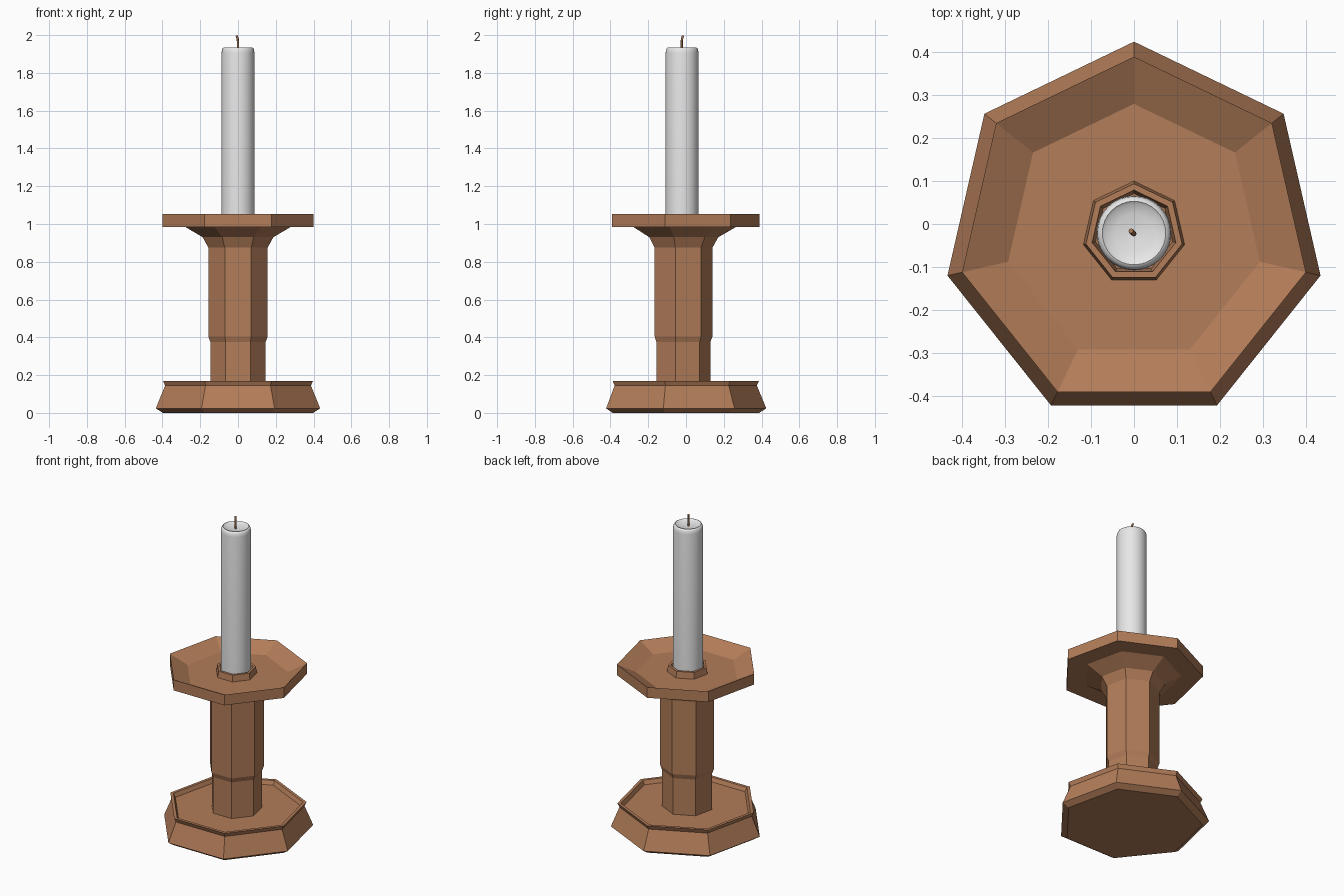
import bpy, bmesh, math

if "Cube" in bpy.data.objects:
    bpy.data.objects.remove(bpy.data.objects["Cube"])

CY = -0.021  # axis of the heptagonal turning


def material(name, rgb):
    m = bpy.data.materials.new(name)
    m.diffuse_color = (*rgb, 1)
    m.use_nodes = True
    m.node_tree.nodes["Principled BSDF"].inputs["Base Color"].default_value = m.diffuse_color
    return m


wood = material("brown wood", (0.45, 0.205, 0.10))
wax = material("white wax", (0.80, 0.80, 0.80))
wick_brown = material("wick brown", (0.36, 0.17, 0.08))


def turned(name, profile, sides, mat, smooth=False):
    """Closed solid from (radius, z) points running from bottom to top."""
    bm = bmesh.new()
    rings = []
    for r, z in profile:
        rings.append([bm.verts.new((r * math.cos(math.pi / 2 + 2 * math.pi * k / sides),
                                    CY + r * math.sin(math.pi / 2 + 2 * math.pi * k / sides), z))
                      for k in range(sides)])
    for a, b in zip(rings, rings[1:]):
        for k in range(sides):
            j = (k + 1) % sides
            bm.faces.new((a[k], a[j], b[j], b[k]))
    bm.faces.new(rings[0][::-1])
    bm.faces.new(rings[-1])
    me = bpy.data.meshes.new(name)
    bm.to_mesh(me)
    bm.free()
    ob = bpy.data.objects.new(name, me)
    bpy.context.collection.objects.link(ob)
    me.materials.append(mat)
    if smooth:
        bpy.ops.object.select_all(action='DESELECT')
        ob.select_set(True)
        bpy.context.view_layer.objects.active = ob
        bpy.ops.object.shade_smooth_by_angle(angle=math.radians(40))
    return ob


# Whole wooden holder: base, rim, stem, flare, tray, collar and socket
turned("candle_holder", [
    (0.408, 0.0), (0.446, 0.024), (0.396, 0.145), (0.408, 0.17),
    (0.388, 0.17), (0.376, 0.145), (0.150, 0.145),
    (0.150, 0.375), (0.161, 0.405), (0.161, 0.875), (0.192, 0.93),
    (0.287, 0.985), (0.411, 0.985), (0.411, 1.052),
    (0.301, 1.0), (0.121, 1.0), (0.115, 1.04), (0.100, 1.04),
    (0.092, 0.99)], 7, wood)

# Candle with rounded rim and slightly dished top
turned("candle", [
    (0.087, 0.985), (0.087, 1.905), (0.085, 1.922), (0.080, 1.932),
    (0.074, 1.935), (0.068, 1.930), (0.045, 1.925), (0.010, 1.920)],
    32, wax, True)

# Wick: short bent cord
cu = bpy.data.curves.new("wick", 'CURVE')
cu.dimensions = '3D'
cu.bevel_depth = 0.006
cu.bevel_resolution = 2
cu.use_fill_caps = True
sp = cu.splines.new('POLY')
path = [(0.0, CY - 0.002, 1.91), (0.0, CY - 0.002, 1.965),
        (-0.002, CY, 1.982), (-0.007, CY + 0.005, 1.996)]
sp.points.add(len(path) - 1)
for p, co in zip(sp.points, path):
    p.co = (*co, 1)
wick = bpy.data.objects.new("wick", cu)
bpy.context.collection.objects.link(wick)
cu.materials.append(wick_brown)
